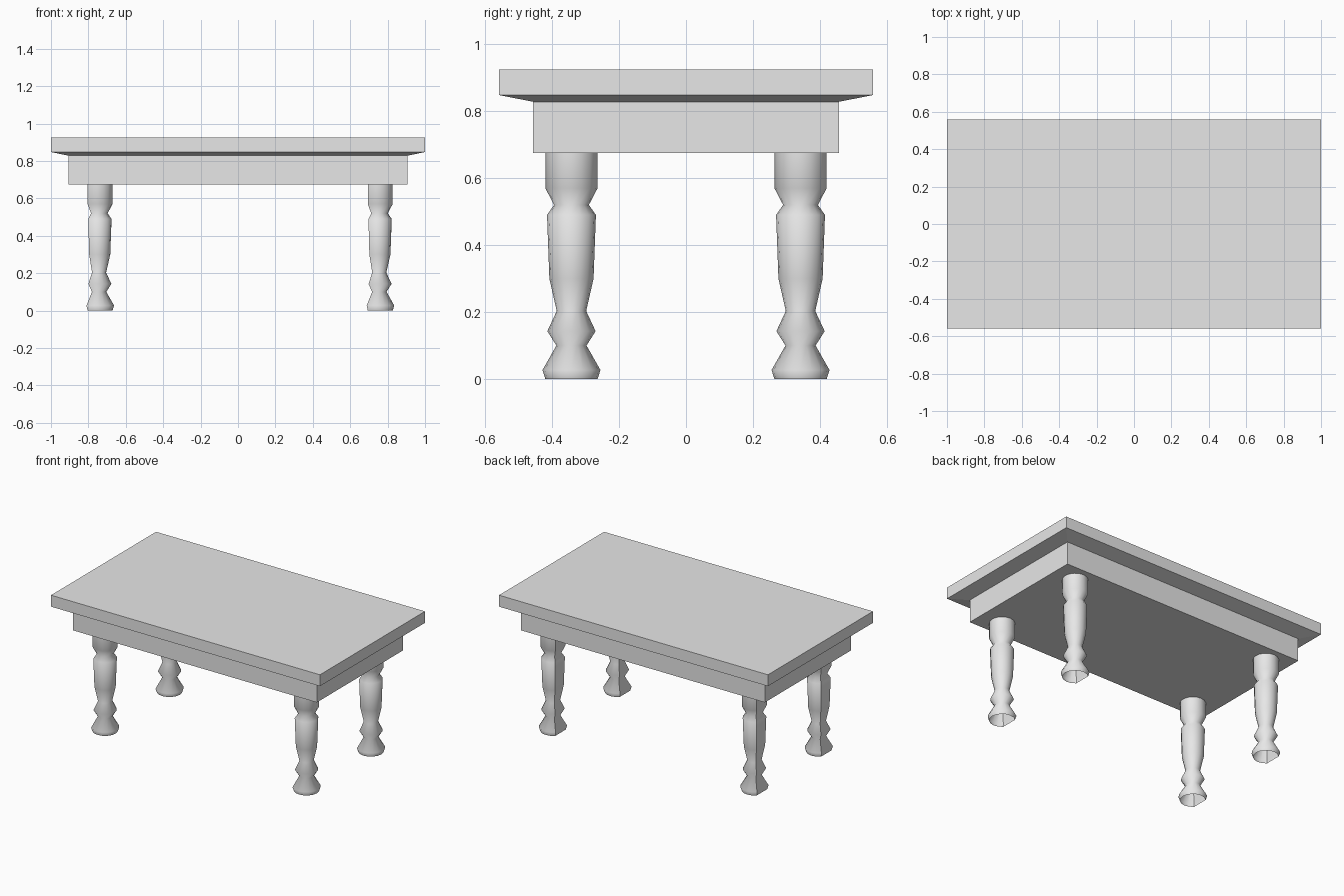
import bpy
import bmesh
import math

cube = bpy.data.objects.get("Cube")
if cube:
    bpy.data.objects.remove(cube, do_unlink=True)

grey = bpy.data.materials.new("plain grey")
grey.use_nodes = True
colour = (0.8, 0.8, 0.8, 1)
grey.diffuse_color = colour
grey.node_tree.nodes["Principled BSDF"].inputs["Base Color"].default_value = colour


def add_object(name, bm, location=(0, 0, 0)):
    bmesh.ops.recalc_face_normals(bm, faces=bm.faces)
    mesh = bpy.data.meshes.new(name)
    bm.to_mesh(mesh)
    bm.free()
    mesh.materials.append(grey)
    obj = bpy.data.objects.new(name, mesh)
    obj.location = location
    bpy.context.collection.objects.link(obj)
    return obj


def bridge(bm, rings):
    """Join neighbouring closed rings of vertices with quads."""
    for low, high in zip(rings, rings[1:]):
        n = len(low)
        for i in range(n):
            j = (i + 1) % n
            bm.faces.new((low[i], low[j], high[j], high[i]))


def stacked_slab(name, levels):
    """Closed solid through rectangles given as half width, half depth, height."""
    bm = bmesh.new()
    rings = [[bm.verts.new((sx * w, sy * d, z))
              for sx, sy in ((-1, -1), (1, -1), (1, 1), (-1, 1))]
             for w, d, z in levels]
    bridge(bm, rings)
    bm.faces.new(rings[0])
    bm.faces.new(rings[-1])
    return add_object(name, bm)


# Table top with sloping underside, and the apron below it
stacked_slab("table_top", [(0.906, 0.457, 0.828), (1, 0.558, 0.848), (1, 0.558, 0.925)])
stacked_slab("apron", [(0.906, 0.457, 0.675), (0.906, 0.457, 0.828)])

# Turned leg outline: radius, height
LEG = [(0.078, 0), (0.0865, 0.027), (0.045, 0.1), (0.072, 0.143), (0.044, 0.203),
       (0.066, 0.3), (0.073, 0.49), (0.052, 0.52), (0.078, 0.57), (0.078, 0.675)]
STEPS = 12


def turned_leg(name, x, y):
    """Three-quarter turning, closed by one flat strip on the -x side."""
    bm = bmesh.new()
    angles = [math.radians(270 * i / STEPS - 135) for i in range(STEPS + 1)]
    rings = [[bm.verts.new((r * math.cos(a), r * math.sin(a), z)) for a in angles]
             for r, z in LEG]
    bridge(bm, rings)
    for face in bm.faces:
        face.smooth = True
    # Keep the two borders of the flat strip crisp
    for low, high in zip(rings, rings[1:]):
        for i in (0, -1):
            bm.edges.get((low[i], high[i])).smooth = False
    return add_object(name, bm, (x, y, 0))


for side, x in (("right", -0.749), ("left", 0.749)):
    for end, y in (("front", -0.342), ("back", 0.342)):
        turned_leg(f"{end}_{side}_leg", x, y)
